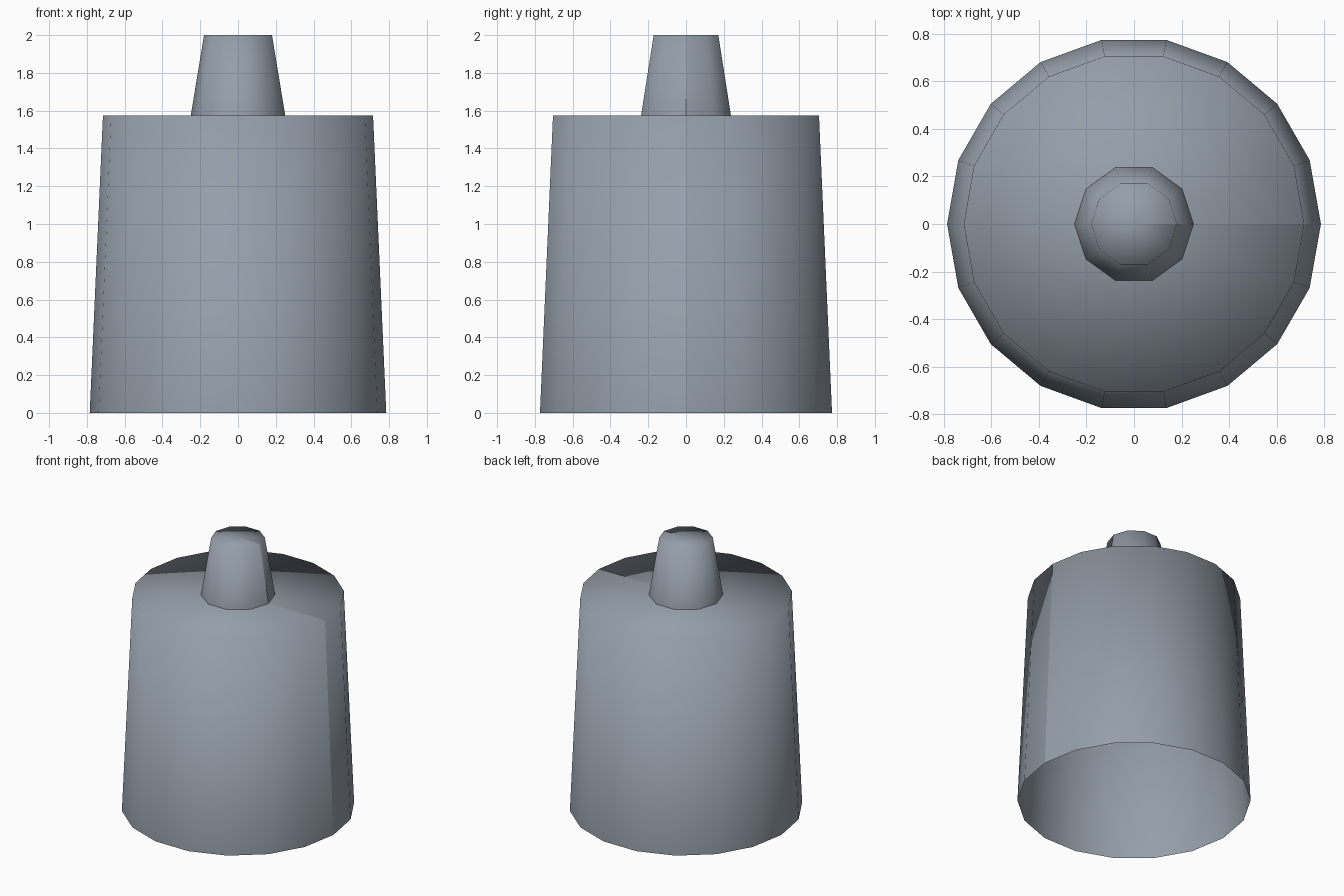
import bpy
import bmesh
from math import cos, sin, tau

cube = bpy.data.objects.get("Cube")
if cube:
    bpy.data.objects.remove(cube, do_unlink=True)

# One slate grey for everything
colour = (0.30, 0.345, 0.40, 1.0)
grey = bpy.data.materials.new("slate_grey")
grey.use_nodes = True
grey.diffuse_color = colour
grey.node_tree.nodes["Principled BSDF"].inputs["Base Color"].default_value = colour


def tapered_shell(name, sides, bottom_radius, top_radius, z0, z1):
    """Smooth tapered tube, open below, closed above by a fan, with a hard seam on +x."""
    bm = bmesh.new()

    def ring(radius, z):
        return [bm.verts.new((radius * cos(tau * i / sides),
                              radius * sin(tau * i / sides), z))
                for i in range(sides)]

    low, high = ring(bottom_radius, z0), ring(top_radius, z1)
    centre = bm.verts.new((0, 0, z1))
    for i in range(sides):
        j = (i + 1) % sides
        bm.faces.new((low[i], low[j], high[j], high[i]))
        bm.faces.new((high[i], high[j], centre))
    for face in bm.faces:
        face.smooth = True
    for pair in ((low[0], high[0]), (high[0], centre)):
        bm.edges.get(pair).smooth = False

    mesh = bpy.data.meshes.new(name)
    bm.to_mesh(mesh)
    bm.free()
    mesh.materials.append(grey)
    obj = bpy.data.objects.new(name, mesh)
    bpy.context.collection.objects.link(obj)
    return obj


# Wide body with a narrow neck on top
tapered_shell("body", 18, 0.785, 0.715, 0.0, 1.575)
tapered_shell("neck", 10, 0.25, 0.18, 1.575, 2.0)
